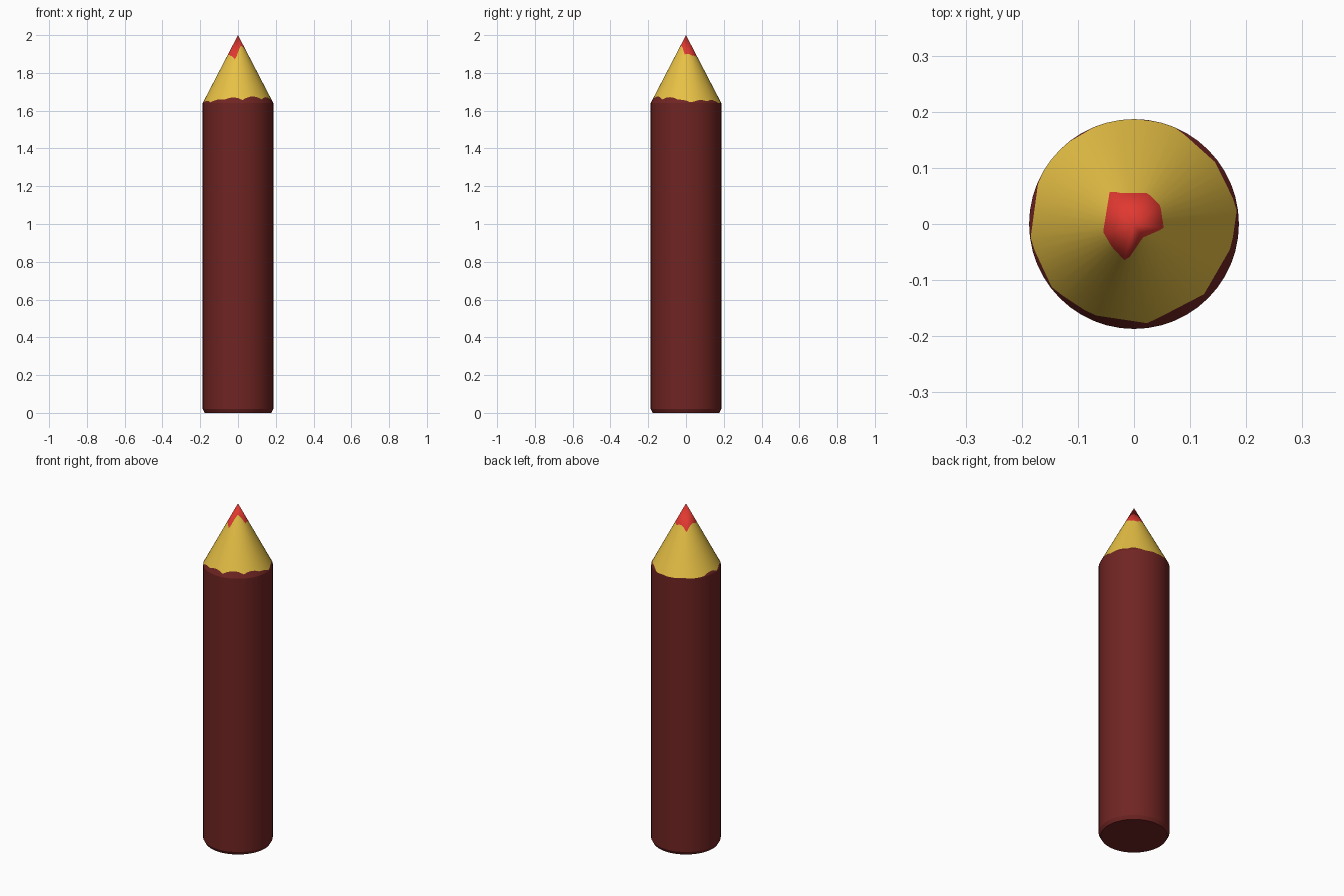
import bpy, bmesh, math
from mathutils import Vector
from mathutils.geometry import intersect_line_line_2d

if "Cube" in bpy.data.objects:
    bpy.data.objects.remove(bpy.data.objects["Cube"])

N = 48
R = 0.187
TIP, SHOULDER = 2.0, 1.64
SLOPE = R / (TIP - SHOULDER)

# hand-sharpened boundaries, as seen from above
WOOD_EDGE = [(0, .188), (.07, .177), (.145, .11), (.184, .03), (.174, -.04),
             (.125, -.125), (.025, -.177), (-.075, -.162), (-.145, -.116),
             (-.185, -.03), (-.17, .08), (-.135, .135), (-.055, .182)]
LEAD_EDGE = [(-.043, .06), (-.025, .055), (.025, .055), (.047, .033), (.053, -.008),
             (.016, -.024), (-.014, -.068), (-.04, -.04), (-.055, -.014)]


def ring(radius, z):
    return [Vector((radius * math.cos(a), radius * math.sin(a), z))
            for a in (2 * math.pi * i / N for i in range(N))]


def cone_ring(outline):
    """Project a plan outline up onto the sharpened cone."""
    pts = []
    for d in ring(1, 0):
        for i, p in enumerate(outline):
            hit = intersect_line_line_2d((0, 0), d.xy, p, outline[i - 1])
            if hit:
                r = min(hit.length, R)
                pts.append(Vector((d.x * r, d.y * r, TIP - r / SLOPE)))
                break
    return pts


def skin(name, rings, color, cap_bottom=False, tip=None):
    bm = bmesh.new()
    loops = [[bm.verts.new(p) for p in r] for r in rings]
    for a, b in zip(loops, loops[1:]):
        for i in range(N):
            j = (i + 1) % N
            bm.faces.new((a[i], a[j], b[j], b[i]))
    if cap_bottom:
        bm.faces.new(loops[0][::-1])
    if tip is not None:
        t = bm.verts.new(tip)
        for i in range(N):
            bm.faces.new((loops[-1][i], loops[-1][(i + 1) % N], t))
    bmesh.ops.remove_doubles(bm, verts=bm.verts, dist=1e-5)
    me = bpy.data.meshes.new(name)
    bm.to_mesh(me)
    bm.free()
    ob = bpy.data.objects.new(name, me)
    bpy.context.collection.objects.link(ob)
    mat = bpy.data.materials.new(name + "_paint")
    mat.diffuse_color = (*color, 1)
    mat.use_nodes = True
    mat.node_tree.nodes["Principled BSDF"].inputs["Base Color"].default_value = mat.diffuse_color
    me.materials.append(mat)
    bpy.ops.object.select_all(action='DESELECT')
    ob.select_set(True)
    bpy.context.view_layer.objects.active = ob
    bpy.ops.object.shade_smooth_by_angle(angle=math.radians(25))


wood = cone_ring(WOOD_EDGE)
lead = cone_ring(LEAD_EDGE)

# painted barrel with a slightly bevelled foot
skin("barrel", [ring(.176, 0), ring(R, .02), ring(R, SHOULDER), wood],
     (.16, .018, .016), cap_bottom=True)
# exposed wood cone
skin("sharpened_wood", [wood, lead], (.8, .53, .06))
# coloured lead point
skin("lead_tip", [lead], (.75, .04, .03), tip=(0, 0, TIP))
